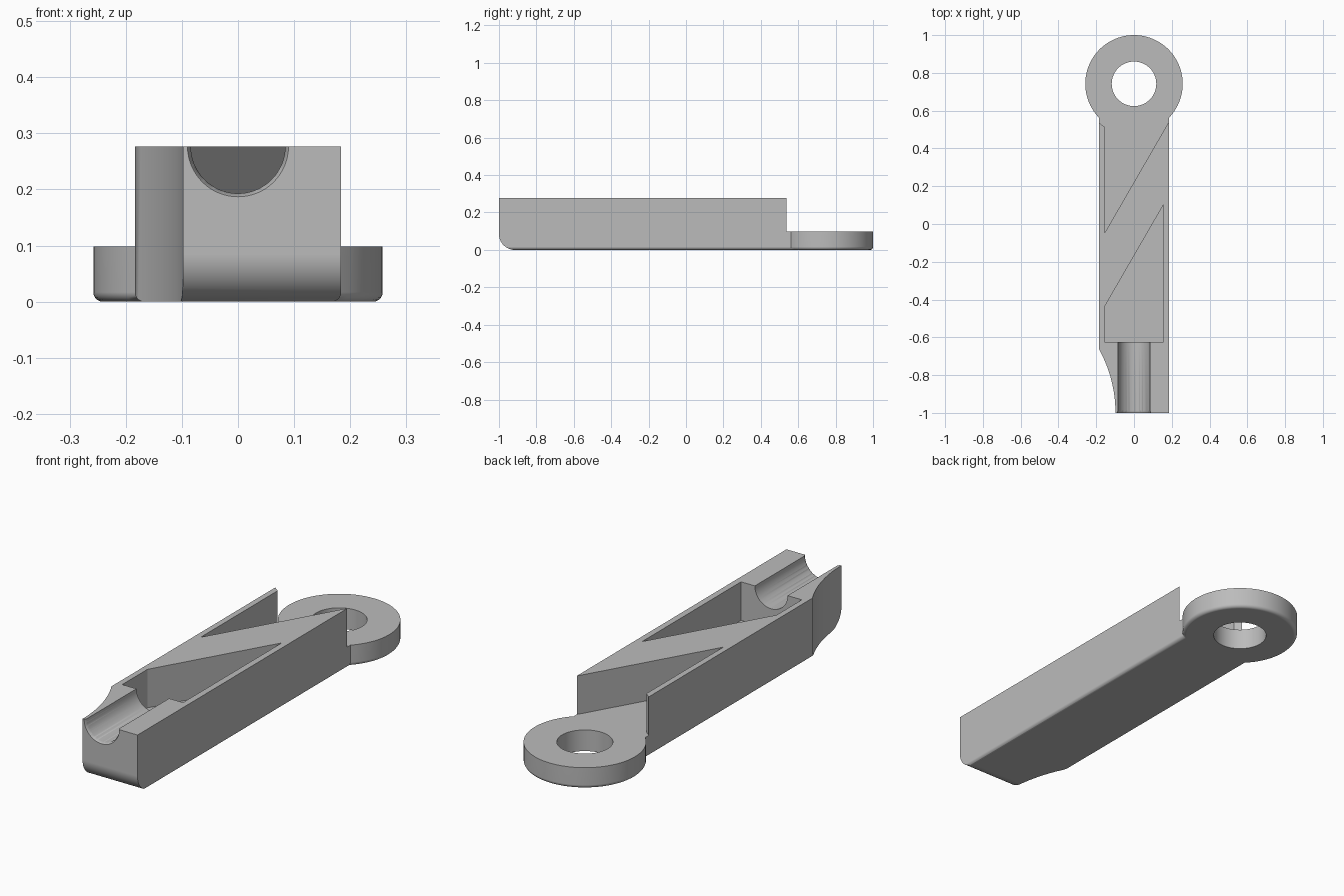
import bpy, bmesh
from math import sin, cos, pi, radians, sqrt, atan2
from mathutils import Matrix

if "Cube" in bpy.data.objects:
    bpy.data.objects.remove(bpy.data.objects["Cube"], do_unlink=True)

HALF, TOP, FLOOR = 0.184, 0.277, 0.098      # body half width, height, plate height
RING_Y, RING_R = 0.742, 0.258
TO_X = Matrix(((0, 0, 1), (1, 0, 0), (0, 1, 0))).to_4x4()   # plan (y, z), extruded along x
TO_Y = Matrix(((1, 0, 0), (0, 0, 1), (0, 1, 0))).to_4x4()   # plan (x, z), extruded along y


def arc(cx, cy, r, a0, a1, n):
    return [(cx + r * cos(a0 + (a1 - a0) * i / n), cy + r * sin(a0 + (a1 - a0) * i / n))
            for i in range(n + 1)]


def circle(cx, cy, r, n=64):
    return arc(cx, cy, r, 0, 2 * pi, n)[:-1]


def prism(name, pts, low, high, matrix=Matrix(), fillet=0, end_scale=None):
    """Extrude an outline; optionally round its lower rim or change its far end."""
    bm = bmesh.new()
    a = [bm.verts.new((x, y, low)) for x, y in pts]
    far = end_scale or pts
    b = [bm.verts.new((x, y, high)) for x, y in far]
    bottom = bm.faces.new(a)
    bm.faces.new(b)
    for i in range(len(a)):
        j = (i + 1) % len(a)
        bm.faces.new((a[i], a[j], b[j], b[i]))
    bmesh.ops.recalc_face_normals(bm, faces=bm.faces)
    if fillet:
        bmesh.ops.bevel(bm, geom=list(bottom.edges), offset=fillet, segments=5,
                        profile=0.5, affect='EDGES', clamp_overlap=False)
    bm.transform(matrix)
    bmesh.ops.recalc_face_normals(bm, faces=bm.faces)
    mesh = bpy.data.meshes.new(name)
    bm.to_mesh(mesh)
    bm.free()
    obj = bpy.data.objects.new(name, mesh)
    bpy.context.collection.objects.link(obj)
    return obj


def cut(target, cutter):
    cutter.hide_render = True
    mod = target.modifiers.new("cut", 'BOOLEAN')
    mod.operation, mod.solver, mod.object = 'DIFFERENCE', 'EXACT', cutter
    bpy.context.view_layer.objects.active = target
    bpy.ops.object.modifier_apply(modifier=mod.name)
    bpy.data.objects.remove(cutter, do_unlink=True)


# Arm and ring as one outline with a rounded lower rim
meet = atan2(-sqrt(RING_R ** 2 - HALF ** 2), HALF)
outline = [(-HALF, -1), (HALF, -1)] + arc(0, RING_Y, RING_R, meet, pi - meet, 56)
arm = prism("handle_arm", outline, 0, TOP, fillet=0.017)

# Rounded lower front edge
nose = 0.085
cut(arm, prism("nose_cutter", arc(nose - 1, nose, nose, pi, 1.5 * pi, 12)
               + [(nose - 1, -0.1), (-1.1, -0.1), (-1.1, nose)], -0.5, 0.5, TO_X))

# Scooped side at the front
cut(arm, prism("scoop_cutter", circle(-0.793, -1, 0.695, 160), -0.1, 0.5))

# Lowered ring, its clearance and its hole
cut(arm, prism("ring_clearance_cutter", circle(0, RING_Y, 0.276), FLOOR, 0.5))
cut(arm, prism("hole_cutter", circle(0, RING_Y, 0.118), -0.1, 0.5))

# Rear and front pockets, leaving a diagonal web between them
cut(arm, prism("rear_pocket_cutter", [(-0.157, -0.05), (0.23, 0.62), (-0.157, 0.62)], FLOOR, 0.45))
cut(arm, prism("front_pocket_cutter", [(-0.157, -0.625), (0.155, -0.625),
                                       (0.155, 0.1), (-0.157, -0.44)], FLOOR, 0.45))

# Half-round channel with a flared mouth
cut(arm, prism("channel_cutter", circle(0, TOP, 0.084), -1.1, -0.6, TO_Y))
cut(arm, prism("mouth_cutter", circle(0, TOP, 0.095), -1.01, -0.98, TO_Y,
               end_scale=circle(0, TOP, 0.08)))

# Plain grey material
grey = bpy.data.materials.new("plain grey")
grey.use_nodes = True
colour = (0.5, 0.5, 0.5, 1)
grey.diffuse_color = colour
grey.node_tree.nodes["Principled BSDF"].inputs["Base Color"].default_value = colour
arm.data.materials.clear()
arm.data.materials.append(grey)

# Smooth curves with crisp edges
bpy.ops.object.select_all(action='DESELECT')
arm.select_set(True)
bpy.context.view_layer.objects.active = arm
bpy.ops.object.shade_smooth_by_angle(angle=radians(30))
weighted = arm.modifiers.new("even shading", 'WEIGHTED_NORMAL')
weighted.keep_sharp = True
